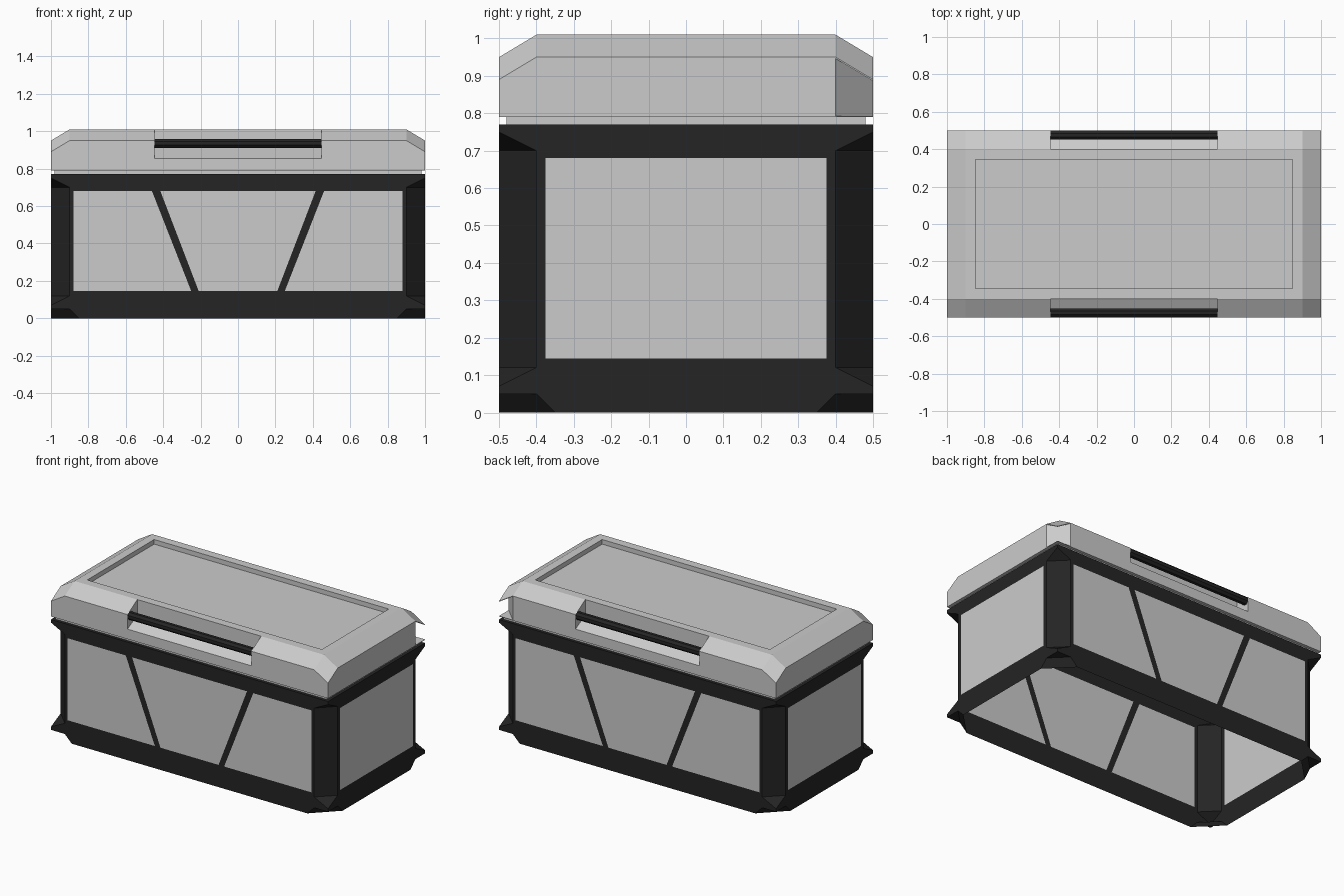
import bpy, bmesh
from math import cos, sin, pi

if "Cube" in bpy.data.objects:
    bpy.data.objects.remove(bpy.data.objects["Cube"])

dark = bpy.data.materials.new("dark_frame")
dark.diffuse_color = (0.018, 0.018, 0.018, 1)
dark.use_nodes = True
dark.node_tree.nodes["Principled BSDF"].inputs["Base Color"].default_value = dark.diffuse_color


def make(name, polys, mats=None):
    """Mesh object from a list of polygons (corner lists), welded."""
    bm = bmesh.new()
    for i, p in enumerate(polys):
        f = bm.faces.new([bm.verts.new(c) for c in p])
        f.material_index = mats[i] if mats else 0
    bmesh.ops.remove_doubles(bm, verts=bm.verts, dist=1e-4)
    bmesh.ops.recalc_face_normals(bm, faces=bm.faces)
    me = bpy.data.meshes.new(name)
    bm.to_mesh(me)
    bm.free()
    ob = bpy.data.objects.new(name, me)
    bpy.context.collection.objects.link(ob)
    return ob


def prism(name, a, b):
    """Closed solid between two matching rings of points."""
    n = len(a)
    sides = [[a[i], a[(i + 1) % n], b[(i + 1) % n], b[i]] for i in range(n)]
    return make(name, [a, b] + sides)


def box(name, x, y, z0, z1):
    ring = [(-x, -y), (x, -y), (x, y), (-x, y)]
    return prism(name, [(*p, z0) for p in ring], [(*p, z1) for p in ring])


def cut(ob, cutter):
    cutter.hide_render = True
    m = ob.modifiers.new("cut", 'BOOLEAN')
    m.operation, m.object, m.solver = 'DIFFERENCE', cutter, 'EXACT'
    bpy.context.view_layer.objects.active = ob
    bpy.ops.object.modifier_apply(modifier=m.name)
    bpy.data.objects.remove(cutter)


# Crate body: open-bottomed shell, dark frame with flush grey panels
polys, mats = [], []


def add(p, m):
    polys.append(p)
    mats.append(m)


Z0, Z1 = 0.145, 0.68
walls = [(1.0, 0.88, lambda u, z, s: (u, s * 0.5, z)),
         (0.5, 0.375, lambda u, z, s: (s * 1.0, u, z))]
for w, pw, place in walls:
    half = [(0, 0), (w - .15, 0), (w - .1, .05), (w, .05), (w, .07), (w - .1, .12),
            (w - .1, .70), (w, .75), (w, .77), (0, .77), (0, Z1), (pw, Z1), (pw, Z0), (0, Z0)]
    for s in (-1, 1):
        for m in (-1, 1):
            add([place(m * u, z, s) for u, z in half], 1)
        if w == 1.0:
            # centre panel, diagonal braces, outer panels
            add([place(u, z, s) for u, z in
                 [(-.21, Z0), (.21, Z0), (.415, Z1), (-.415, Z1)]], 0)
            for m in (-1, 1):
                add([place(m * u, z, s) for u, z in
                     [(.21, Z0), (.25, Z0), (.46, Z1), (.415, Z1)]], 1)
                add([place(m * u, z, s) for u, z in
                     [(.25, Z0), (pw, Z0), (pw, Z1), (.46, Z1)]], 0)
        else:
            add([place(u, z, s) for u, z in
                 [(-pw, Z0), (pw, Z0), (pw, Z1), (-pw, Z1)]], 0)

# Corner posts: bevelled face, corner spurs and sloped foot
for sx in (-1, 1):
    for sy in (-1, 1):
        def pair(c, z):
            return [(sx * (1 - c), sy * .5, z), (sx, sy * (.5 - c), z)]

        def tip(z):
            return (sx, sy * .5, z)
        add(pair(.1, .12) + pair(.1, .70)[::-1], 1)
        add(pair(.1, .70) + [tip(.75)], 1)
        add(pair(.1, .12) + [tip(.07)], 1)
        add(pair(.1, .05) + [tip(.05)], 1)
        add(pair(.1, .05) + pair(.15, 0)[::-1], 1)

# Top rim
outer = [(-1, -.5), (1, -.5), (1, .5), (-1, .5)]
inner = [(-.97, -.47), (.97, -.47), (.97, .47), (-.97, .47)]
for i in range(4):
    j = (i + 1) % 4
    add([(*outer[i], .77), (*outer[j], .77), (*inner[j], .77), (*inner[i], .77)], 1)
body = make("crate_body", polys, mats)
body.data.materials.append(None)
body.data.materials.append(dark)

# Lid with sloped margins
xs, ys, ZB = [-1, -.9, .9, 1], [-.5, -.4, .4, .5], .79


def top(x, y):
    return (x, y, 1.01 - .6 * max(0, abs(x) - .9) - .6 * max(0, abs(y) - .4))


lid_polys = [[top(xs[i], ys[j]), top(xs[i + 1], ys[j]), top(xs[i + 1], ys[j + 1]), top(xs[i], ys[j + 1])]
             for i in range(3) for j in range(3)]
for s in (-1, 1):
    lid_polys.append([top(x, s * .5) for x in xs] + [(1, s * .5, ZB), (-1, s * .5, ZB)])
    lid_polys.append([top(s, y) for y in ys] + [(s, .5, ZB), (s, -.5, ZB)])
lid_polys.append([(*p, ZB) for p in outer])
lid = make("lid", lid_polys)

# Lid top recess, and hand-hold recesses front and back
cut(lid, box("recess_cutter", .847, .345, .98, 1.1))
hold = [(.4, 1.1), (.4, .91), (.6, .80), (.6, 1.1)]
for s in (-1, 1):
    cut(lid, prism("hold_cutter", [(-.447, s * y, z) for y, z in hold],
                   [(.447, s * y, z) for y, z in hold]))

# Undercut rear right lid corner, thin top and bottom left standing
tri = [(1.02, .38), (.88, .52), (1.05, .55)]
cut(lid, prism("corner_cutter", [(x, y, ZB + .003) for x, y in tri],
               [(x, y, 1.006 - .6 * (x - .9) - .6 * (y - .4)) for x, y in tri]))

# Lip between lid and body
box("lid_lip", .98, .48, .77, .792)

# Handle bars
for s, name in ((-1, "front_handle"), (1, "back_handle")):
    ring = [(s * .475 + .026 * cos(pi / 8 + k * pi / 4), .935 + .026 * sin(pi / 8 + k * pi / 4))
            for k in range(8)]
    bar = prism(name, [(-.447, *p) for p in ring], [(.447, *p) for p in ring])
    bar.data.materials.append(dark)
